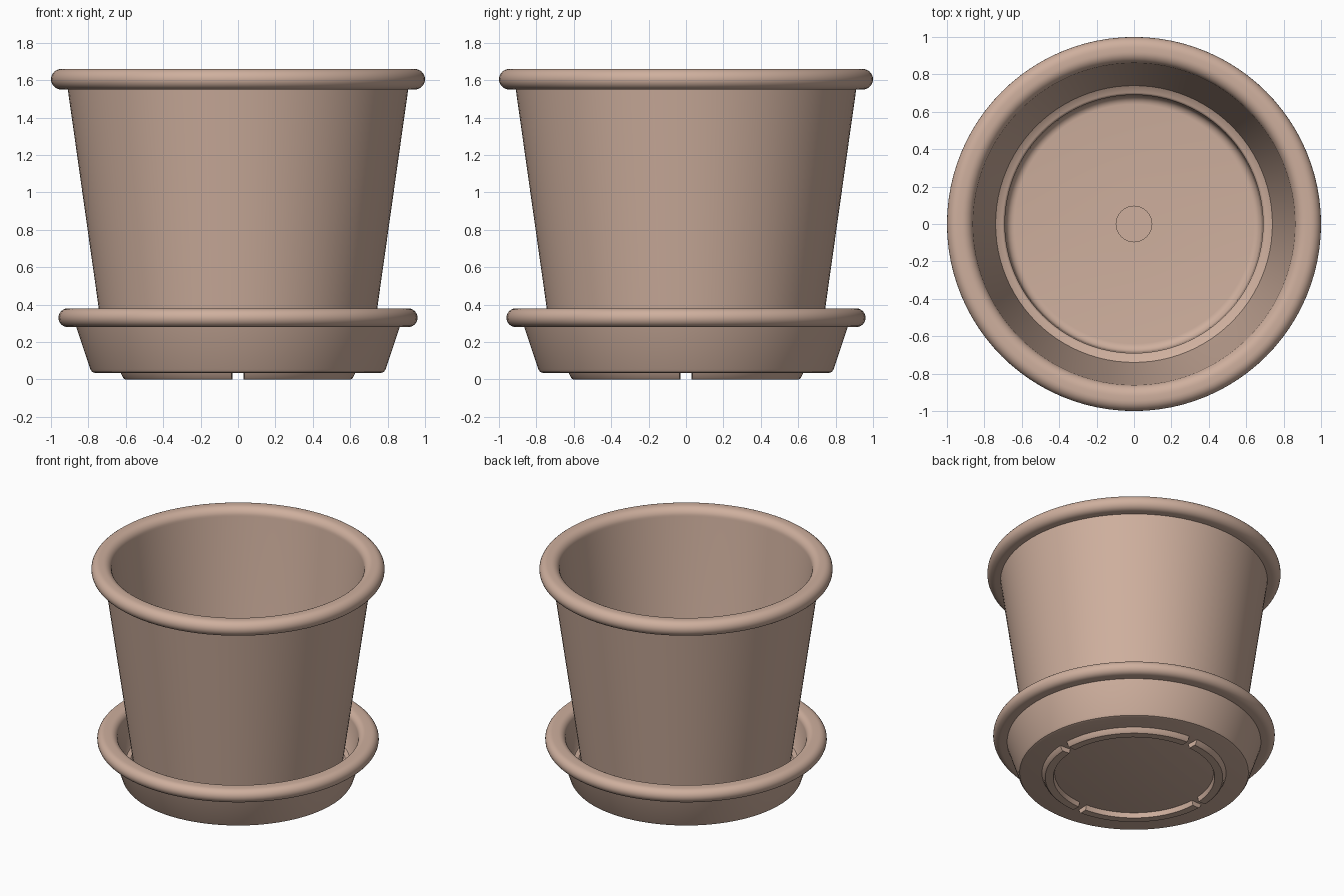
import bpy
import bmesh
from math import cos, sin, pi, radians
from mathutils import Matrix

cube = bpy.data.objects.get("Cube")
if cube:
    bpy.data.objects.remove(cube, do_unlink=True)

# Terracotta
clay = bpy.data.materials.new("terracotta")
clay.use_nodes = True
color = (0.62, 0.43, 0.34, 1)
clay.diffuse_color = color
bsdf = clay.node_tree.nodes["Principled BSDF"]
bsdf.inputs["Base Color"].default_value = color
bsdf.inputs["Roughness"].default_value = 0.8


def arc(cx, cz, r, start, end, steps=8):
    """Points of a circular arc in the profile plane, angles in degrees."""
    angles = [radians(start + (end - start) * i / steps) for i in range(steps + 1)]
    return [(cx + r * cos(a), cz + r * sin(a)) for a in angles]


def lathe(name, profile, closed=True, begin=0, sweep=2 * pi, steps=96):
    """Revolve a profile of (radius, height) points about z."""
    bm = bmesh.new()
    verts = [bm.verts.new((r, 0, z)) for r, z in profile]
    edges = [bm.edges.new(pair) for pair in zip(verts, verts[1:])]
    if closed:
        edges.append(bm.edges.new((verts[-1], verts[0])))
    bmesh.ops.rotate(bm, verts=verts, cent=(0, 0, 0), matrix=Matrix.Rotation(begin, 3, "Z"))
    bmesh.ops.spin(bm, geom=verts + edges, cent=(0, 0, 0), axis=(0, 0, 1),
                   angle=sweep, steps=steps)
    bmesh.ops.remove_doubles(bm, verts=bm.verts, dist=0.0001)
    if sweep < 2 * pi:
        bmesh.ops.holes_fill(bm, edges=bm.edges, sides=0)
    bmesh.ops.recalc_face_normals(bm, faces=bm.faces)
    mesh = bpy.data.meshes.new(name)
    bm.to_mesh(mesh)
    bm.free()
    mesh.materials.append(clay)
    obj = bpy.data.objects.new(name, mesh)
    bpy.context.collection.objects.link(obj)
    bpy.ops.object.select_all(action="DESELECT")
    obj.select_set(True)
    bpy.context.view_layer.objects.active = obj
    bpy.ops.object.shade_smooth_by_angle(angle=radians(35))
    return obj


# Pot: tapered wall, rolled rim, inner ledge and floor with a drain hole
pot = [(0.095, 0.09), (0.69, 0.09), (0.705, 0.1), (0.91, 1.55)]
pot += arc(0.945, 1.605, 0.055, -90, 90, 12)
pot += arc(0.92, 1.6, 0.06, 90, 180)
pot += [(0.74, 0.7)]
pot += arc(0.71, 0.66, 0.02, 90, 180, 4)
pot += [(0.685, 0.2)]
pot += arc(0.64, 0.19, 0.045, 0, -90, 6)
pot += [(0.095, 0.145)]
lathe("pot", pot)

# Saucer: flared wall, rolled rim and stepped inside
saucer = [(0, 0.035), (0.765, 0.035), (0.78, 0.04), (0.79, 0.055), (0.865, 0.28)]
saucer += arc(0.91, 0.33, 0.05, -90, 90, 12)
saucer += arc(0.87, 0.33, 0.05, 90, 180)
saucer += [(0.775, 0.17), (0.765, 0.155), (0.735, 0.15), (0.725, 0.14), (0.715, 0.09), (0, 0.09)]
lathe("saucer", saucer, closed=False)

# Foot ring in four pieces with drainage gaps between them
foot = [(0.54, 0.04), (0.55, 0), (0.605, 0), (0.615, 0.008), (0.63, 0.04)]
gap = 0.11
for i in range(4):
    lathe(f"saucer_foot_{i + 1}", foot, begin=i * pi / 2 + gap / 2,
          sweep=pi / 2 - gap, steps=24)
